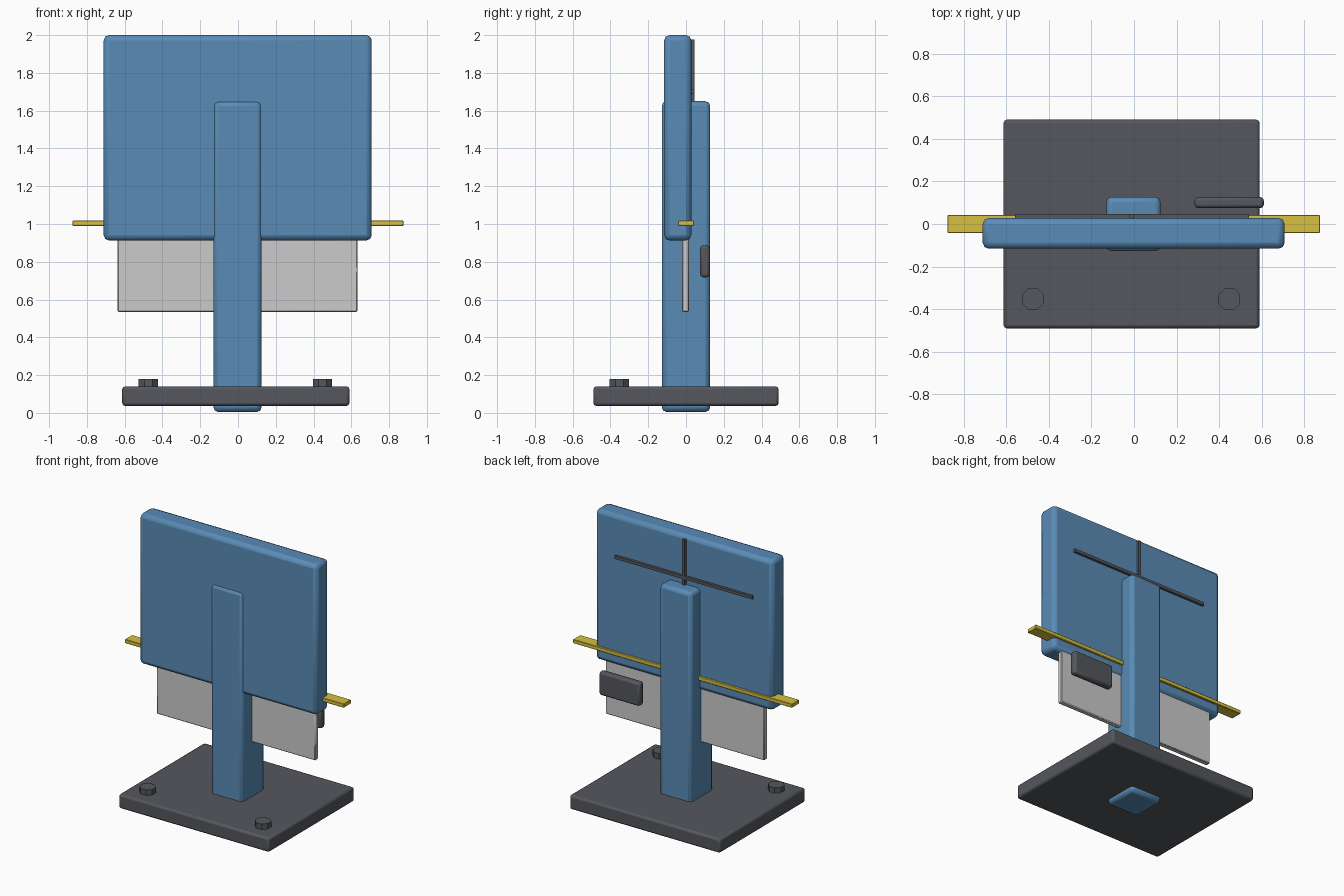
import bpy, math

if "Cube" in bpy.data.objects:
    bpy.data.objects.remove(bpy.data.objects["Cube"])


def material(name, rgb):
    m = bpy.data.materials.new(name)
    m.diffuse_color = (*rgb, 1)
    m.use_nodes = True
    m.node_tree.nodes["Principled BSDF"].inputs["Base Color"].default_value = m.diffuse_color
    return m


BLUE = material("blue", (0.10, 0.26, 0.47))
DARK = material("dark_grey", (0.09, 0.095, 0.11))
YELLOW = material("yellow", (0.68, 0.53, 0.05))


def finish(o, name, mat, bevel, segments):
    o.name = name
    if mat:
        o.data.materials.append(mat)
    if bevel:
        b = o.modifiers.new("bevel", 'BEVEL')
        b.width, b.segments = bevel, segments
        bpy.ops.object.shade_smooth_by_angle(angle=math.radians(30))
    return o


def box(name, x, y, z, mat=None, bevel=0, segments=2):
    """Box from (min, max) pairs on each axis."""
    spans = (x, y, z)
    bpy.ops.mesh.primitive_cube_add(size=1, location=[(a + b) / 2 for a, b in spans])
    o = bpy.context.object
    o.scale = [b - a for a, b in spans]
    bpy.ops.object.transform_apply(location=False, rotation=False, scale=True)
    return finish(o, name, mat, bevel, segments)


# Base plate and the post that passes through it
box("base_plate", (-0.613, 0.59), (-0.49, 0.49), (0.037, 0.14), DARK, 0.015)
box("post", (-0.13, 0.125), (-0.128, 0.128), (0.005, 1.65), BLUE, 0.025)

# Large board, and the thin panel hanging below it
box("board", (-0.711, 0.708), (-0.116, 0.028), (0.913, 2.0), BLUE, 0.028)
box("lower_panel", (-0.637, 0.633), (-0.02, 0.016), (0.535, 0.98), None, 0.005, 1)

# Yellow cross bar through the board
box("cross_bar", (-0.877, 0.875), (-0.042, 0.042), (0.99, 1.018), YELLOW, 0.003, 1)

# Thin ribs on the back of the board
box("back_rib_horizontal", (-0.56, 0.54), (0.015, 0.046), (1.692, 1.714), DARK)
box("back_rib_vertical", (-0.022, -0.002), (0.015, 0.046), (1.43, 1.977), DARK)

# Small box behind the lower panel
box("rear_box", (0.285, 0.61), (0.075, 0.126), (0.718, 0.887), DARK, 0.015)

# Bolts at the front corners of the base
for i, x in enumerate((-0.475, 0.448)):
    bpy.ops.mesh.primitive_cylinder_add(vertices=8, radius=0.055, depth=0.06,
                                        location=(x, -0.353, 0.15),
                                        rotation=(0, 0, math.pi / 8))
    finish(bpy.context.object, f"bolt_{i + 1}", DARK, 0, 1)
